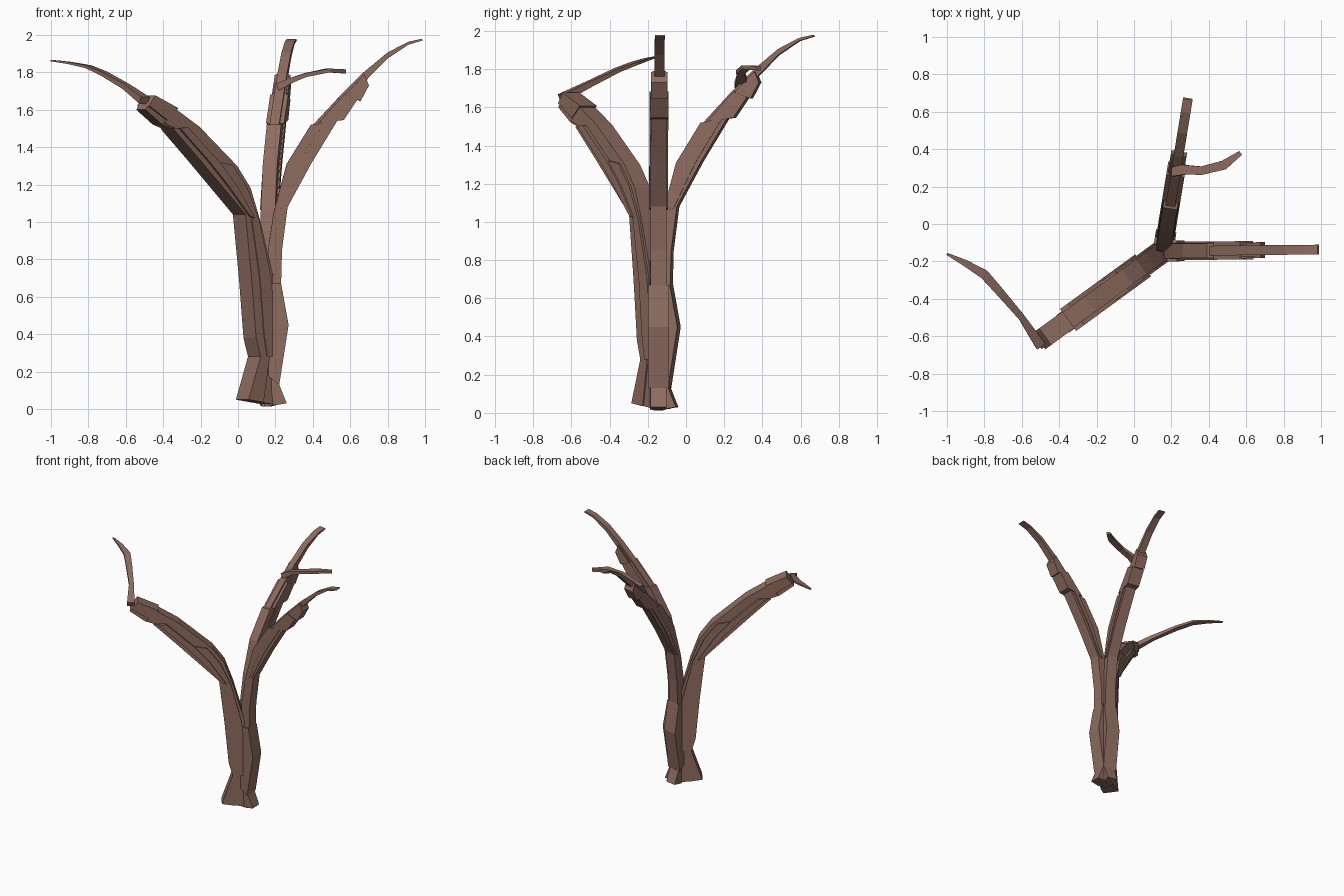
import bpy, bmesh, math
from mathutils import Vector

if "Cube" in bpy.data.objects:
    bpy.data.objects.remove(bpy.data.objects["Cube"])

bark = bpy.data.materials.new("brown bark")
bark.diffuse_color = (0.27, 0.15, 0.115, 1)
bark.use_nodes = True
bark.node_tree.nodes["Principled BSDF"].inputs["Base Color"].default_value = bark.diffuse_color


def loft(bm, rings):
    """Skin a list of four-point rings and cap both ends."""
    vs = [[bm.verts.new(p) for p in r] for r in rings]
    for a, b in zip(vs, vs[1:]):
        for k in range(4):
            bm.faces.new((a[k], a[(k + 1) % 4], b[(k + 1) % 4], b[k]))
    bm.faces.new(vs[0][::-1])
    bm.faces.new(vs[-1])


def finish(bm, name):
    bmesh.ops.recalc_face_normals(bm, faces=bm.faces)
    me = bpy.data.meshes.new(name)
    bm.to_mesh(me)
    bm.free()
    me.materials.append(bark)
    ob = bpy.data.objects.new(name, me)
    bpy.context.collection.objects.link(ob)


def limb(name, origin, direction, stations, strips):
    """Stack flat bark strips along one vertical plane.
    station: outer s, outer z, inner s, inner z
    strip: first, last station, outer blend, inner blend, width"""
    u = Vector((*direction, 0)).normalized()
    n = Vector((-u.y, u.x, 0))
    o = Vector((*origin, 0))
    bm = bmesh.new()
    for i0, i1, fa, fb, w in strips:
        rings = []
        for so, zo, si, zi in stations[i0:i1 + 1]:
            pts = []
            for f, side in ((fa, -1), (fa, 1), (fb, 1), (fb, -1)):
                s, z = so + (si - so) * f, zo + (zi - zo) * f
                pts.append(o + u * s + n * (side * w / 2) + Vector((0, 0, z)))
            rings.append(pts)
        loft(bm, rings)
    finish(bm, name)


def twig(name, path):
    """Tapered flat ribbon: x, y, z, width, thickness."""
    bm = bmesh.new()
    rings = []
    for i, (x, y, z, w, t) in enumerate(path):
        a, b = path[max(i - 1, 0)], path[min(i + 1, len(path) - 1)]
        d = Vector(b[:3]) - Vector(a[:3])
        side = Vector((-d.y, d.x, 0)).normalized()
        up = d.cross(side).normalized()
        c = Vector((x, y, z))
        rings.append([c + side * (p * w / 2) + up * (q * t / 2)
                      for p, q in ((-1, -1), (1, -1), (1, 1), (-1, 1))])
    loft(bm, rings)
    finish(bm, name)


# Two matching slender limbs, one to the right and one to the back
slender = [(.10, .03, -.03, .01), (.06, .13, -.03, .20), (.11, .45, -.02, .45),
           (.07, .67, -.01, .67), (.075, .85, 0, .85), (.105, 1.08, .03, 1.05),
           (.23, 1.31, .10, 1.31), (.37, 1.54, .23, 1.52), (.46, 1.66, .39, 1.69),
           (.53, 1.755, .51, 1.805), (.64, 1.87, .64, 1.91),
           (.75, 1.945, .75, 1.965), (.83, 1.97, .82, 1.98)]
slender_strips = [(0, 12, .1, .9, .052), (0, 9, .3, .7, .07), (0, 7, 0, .55, .085),
                  (1, 7, .45, 1, .078), (1, 3, 0, .85, .11), (5, 7, .2, .5, .098),
                  (7, 8, -.25, .75, .098), (8, 9, -.5, .6, .085)]
limb("right_limb", (.16, -.145), (1, .01), slender, slender_strips)
limb("back_limb", (.155, -.145), (.16, .98), slender, slender_strips)

# Thick limb leaning to the front left
thick = [(.17, .05, -.03, .02), (.09, .28, -.03, .28), (.12, .38, -.02, .45),
         (.15, .70, 0, .70), (.19, 1.04, .085, 1.0), (.36, 1.205, .15, 1.18),
         (.50, 1.34, .24, 1.30), (.67, 1.50, .49, 1.51), (.73, 1.52, .64, 1.60),
         (.84, 1.60, .79, 1.67)]
limb("left_limb", (.16, -.14), (-.81, -.59), thick,
     [(0, 9, 0, .95, .085), (0, 8, .1, 1, .1), (0, 7, 0, .5, .115),
      (1, 6, .35, .85, .125), (4, 7, .2, .5, .145), (8, 9, .3, 1.1, .11)])

# Side twigs
twig("left_twig", [(-.50, -.65, 1.65, .055, .04), (-.60, -.50, 1.725, .035, .03),
                   (-.72, -.36, 1.795, .045, .02), (-.80, -.27, 1.83, .05, .015),
                   (-.90, -.21, 1.85, .035, .012), (-1.0, -.16, 1.863, .012, .008)])
twig("back_twig", [(.21, .29, 1.72, .07, .04), (.28, .29, 1.755, .05, .03),
                   (.36, .285, 1.785, .045, .022), (.48, .315, 1.81, .05, .02),
                   (.57, .38, 1.805, .025, .022)])
